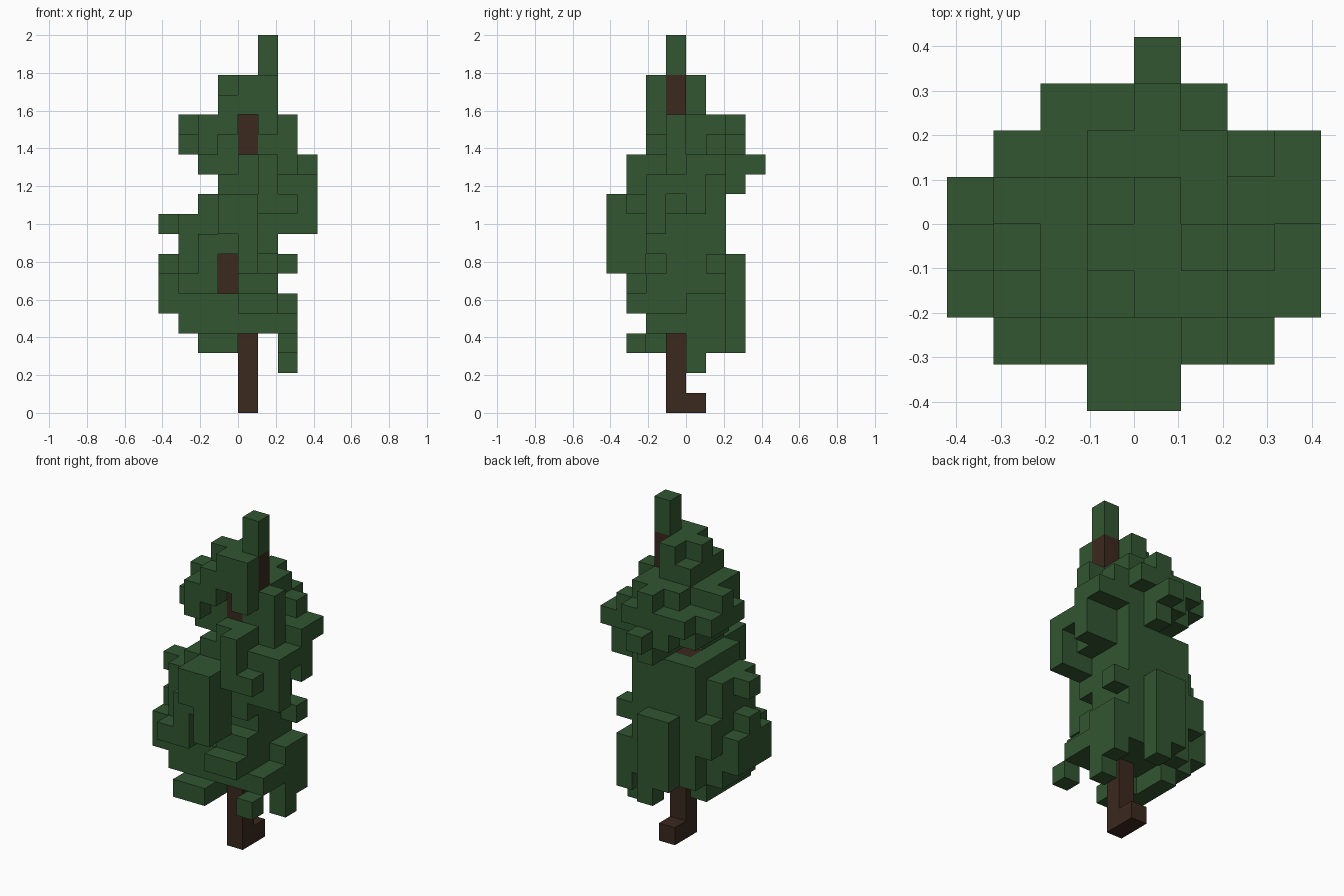
import bpy
import bmesh
from mathutils import Vector

UNIT = 2 / 19  # edge length of one cube; the tree is nineteen cubes tall


def make_material(name, colour):
    material = bpy.data.materials.new(name)
    material.use_nodes = True
    material.diffuse_color = colour
    shader = material.node_tree.nodes["Principled BSDF"]
    shader.inputs["Base Color"].default_value = colour
    shader.inputs["Roughness"].default_value = 1
    return material


def fill_cells(boxes):
    """Return every grid cell inside the boxes (first and last cell per axis)."""
    cells = set()
    for x_first, x_last, y_first, y_last, z_first, z_last in boxes:
        for x in range(x_first, x_last + 1):
            for y in range(y_first, y_last + 1):
                for z in range(z_first, z_last + 1):
                    cells.add((x, y, z))
    return cells


def cube_face(mesh, cell, axis, side):
    """Add the face of one cube that looks along the axis, to the given side."""
    centre = Vector(cell) + Vector((0.5, 0.5, 0.5))
    normal, across = Vector((0, 0, 0)), Vector((0, 0, 0))
    normal[axis] = side / 2
    across[(axis + 1) % 3] = 0.5
    upward = normal.cross(across) * 2
    corners = (-across - upward, across - upward, across + upward, upward - across)
    mesh.faces.new([mesh.verts.new((centre + normal + corner) * UNIT) for corner in corners])


def build_part(name, cells, solid, material):
    """Skin the cells where they meet open air and merge the flat areas."""
    mesh = bmesh.new()
    for cell in sorted(cells):
        for axis in range(3):
            for side in (-1, 1):
                neighbour = list(cell)
                neighbour[axis] += side
                if tuple(neighbour) not in solid:
                    cube_face(mesh, cell, axis, side)
    bmesh.ops.remove_doubles(mesh, verts=mesh.verts, dist=UNIT / 100)
    bmesh.ops.dissolve_limit(mesh, angle_limit=0.01, verts=mesh.verts, edges=mesh.edges)
    data = bpy.data.meshes.new(name)
    mesh.to_mesh(data)
    mesh.free()
    data.materials.append(material)
    bpy.context.collection.objects.link(bpy.data.objects.new(name, data))


# Default cube
default_cube = bpy.data.objects.get("Cube")
if default_cube:
    bpy.data.objects.remove(default_cube, do_unlink=True)

bark = make_material("dark bark brown", (0.043, 0.022, 0.013, 1))
needles = make_material("needle green", (0.032, 0.093, 0.031, 1))

# Leaning trunk with a root at the back
trunk = fill_cells([
    (0, 0, -1, -1, 0, 5),
    (0, 0, 0, 0, 0, 0),
    (-1, -1, -1, -1, 5, 9),
    (-1, -1, 0, 0, 9, 10),
    (0, 0, -1, -1, 10, 14),
    (1, 1, -1, -1, 15, 16),
])

# Lower skirt: drooping tips, then the wide layers
lower_foliage = fill_cells([
    (2, 2, 0, 0, 2, 3),
    (2, 2, 1, 1, 3, 3),
    (2, 2, -3, -3, 3, 3),
    (-2, -1, -3, -2, 3, 3),
    (-2, -2, -1, 0, 3, 3),
    (0, 0, 2, 2, 3, 3),
    (-2, 1, -2, 1, 4, 5),
    (2, 2, -2, 1, 4, 4),
    (2, 2, 0, 1, 5, 5),
    (-3, -3, -2, 0, 4, 5),
    (-1, 0, 2, 2, 4, 7),
    (0, 1, -3, -3, 5, 5),
    (-4, -4, -2, 0, 5, 6),
    (-4, -4, -1, -1, 7, 7),
    (-3, -2, -2, 1, 6, 7),
    (-3, -3, -3, -3, 6, 6),
    (-2, -2, -3, -3, 6, 8),
    (-1, 1, -1, 1, 6, 7),
    (0, 1, -2, -2, 6, 6),
    (2, 2, 1, 1, 7, 7),
])

# Middle: hanging front bough and the bough reaching to the left
middle_foliage = fill_cells([
    (0, 0, -4, -4, 7, 10),
    (-1, -1, -4, -4, 9, 10),
    (0, 0, -3, -3, 7, 10),
    (-1, -1, -3, -3, 8, 10),
    (-3, -2, -2, 0, 8, 9),
    (-4, -4, -1, -1, 9, 9),
    (-2, 1, -2, 1, 8, 9),
    (-2, 1, -2, 1, 10, 10),
    (2, 3, -2, -2, 9, 9),
    (3, 3, -2, -2, 10, 11),
    (2, 2, -2, 0, 10, 11),
    (3, 3, -1, -1, 11, 11),
    (3, 3, 0, 0, 10, 11),
    (2, 2, -3, -3, 10, 10),
    (1, 1, -3, -3, 10, 12),
    (2, 3, 0, 1, 12, 12),
    (0, 1, -2, 1, 11, 12),
    (-1, -1, -2, -1, 11, 11),
    (0, 0, 2, 2, 11, 12),
    (0, 0, 3, 3, 12, 12),
])

# Upper crown, stepping in to the single tall tip
upper_foliage = fill_cells([
    (-2, -1, -1, 1, 12, 12),
    (-1, -1, 2, 2, 12, 12),
    (2, 2, -1, -1, 12, 14),
    (2, 2, 1, 1, 13, 13),
    (-3, -3, -1, 1, 13, 13),
    (-2, 1, -1, 2, 13, 13),
    (-2, -2, -2, -2, 13, 13),
    (-2, -1, -2, -2, 14, 14),
    (1, 1, -2, -2, 14, 14),
    (-3, -3, 0, 0, 14, 14),
    (-2, 1, -1, 0, 14, 14),
    (-1, 1, 1, 1, 14, 14),
    (0, 0, 2, 2, 14, 14),
    (-1, 1, -2, -2, 15, 15),
    (0, 1, -2, -2, 16, 16),
    (-1, 0, -1, 0, 15, 15),
    (-1, 0, -1, -1, 16, 16),
    (0, 0, 0, 0, 16, 16),
    (1, 1, -1, -1, 17, 18),
])

foliage = {
    "lower_foliage": lower_foliage - trunk,
    "middle_foliage": middle_foliage - trunk,
    "upper_foliage": upper_foliage - trunk,
}
solid = trunk.union(*foliage.values())

build_part("trunk", trunk, solid, bark)
for part_name, part_cells in foliage.items():
    build_part(part_name, part_cells, solid, needles)
